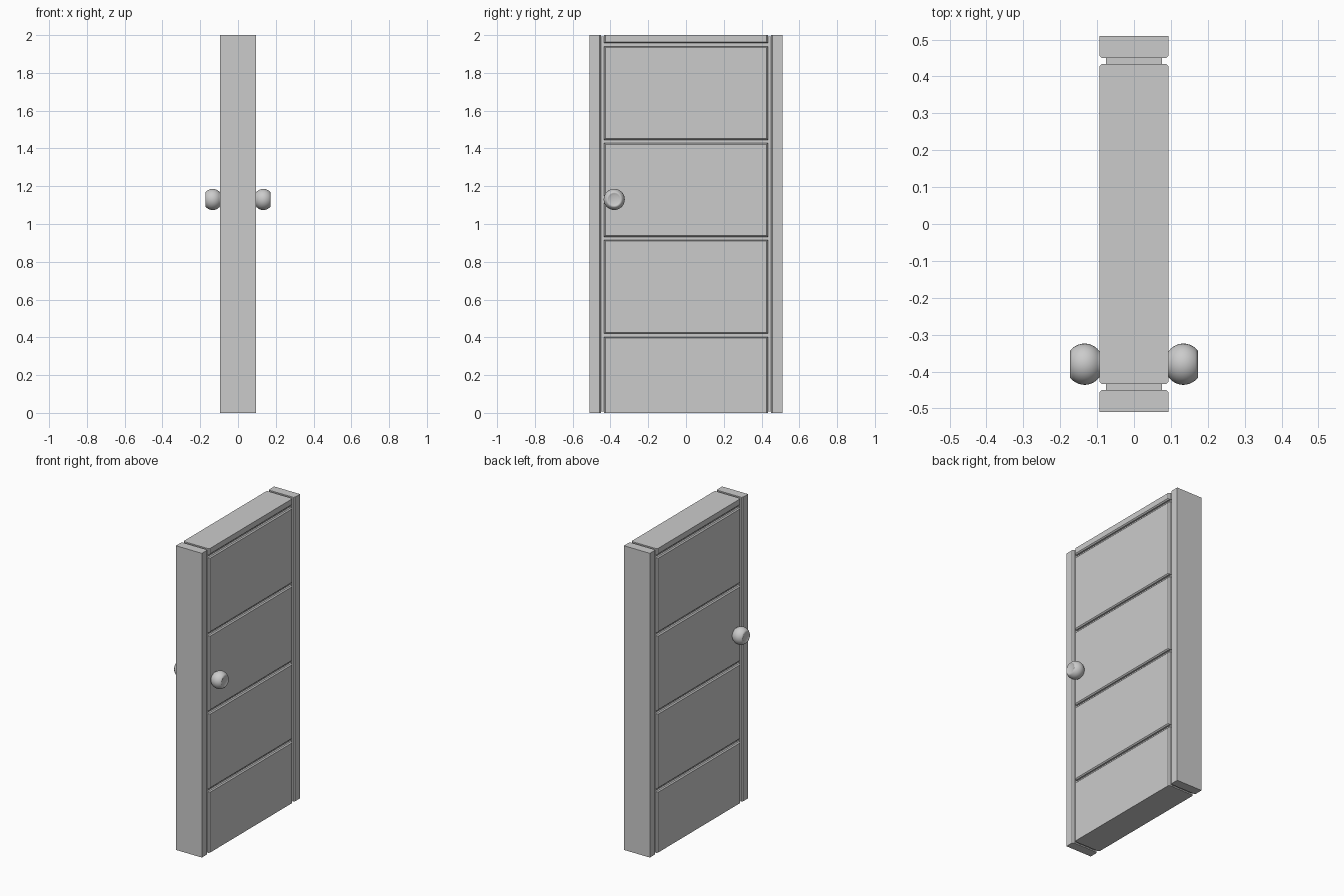
import bpy, bmesh
from math import pi, cos, sin

if "Cube" in bpy.data.objects:
    bpy.data.objects.remove(bpy.data.objects["Cube"])

H = 2.0       # door height
T = 0.094     # half thickness
CH = 0.007    # chamfer along the grooves


def box(name, lo, hi, chamfer=None):
    """Box between two corners; chamfer(midpoint) picks the edges to cut."""
    bm = bmesh.new()
    bmesh.ops.create_cube(bm, size=1)
    for v in bm.verts:
        v.co = [(hi if v.co[i] > 0 else lo)[i] for i in range(3)]
    if chamfer:
        edges = [e for e in bm.edges
                 if chamfer((e.verts[0].co + e.verts[1].co) / 2)]
        bmesh.ops.bevel(bm, geom=edges, offset=CH, segments=1,
                        profile=0.5, affect='EDGES')
    me = bpy.data.meshes.new(name)
    bm.to_mesh(me)
    bm.free()
    ob = bpy.data.objects.new(name, me)
    bpy.context.collection.objects.link(ob)
    return ob


# recessed core seen at the bottom of the grooves
box("door_core", (-0.076, -0.47, 0.008), (0.076, 0.47, H - 0.008))

# side stiles, chamfered on the inner edges only
for s, side in ((-1, "left"), (1, "right")):
    y0, y1 = sorted((s * 0.45, s * 0.51))
    box("stile_" + side, (-T, y0, 0), (T, y1, H),
        lambda m: abs(m.x) > T - 1e-4 and abs(m.y) < 0.4501)

# stacked panels, chamfered wherever they meet a groove
grooves = [0.411, 0.924, 1.437, 1.949]
bounds = [-0.008] + grooves + [H + 0.008]
for i in range(5):
    box(f"panel_{i + 1}", (-T, -0.434, bounds[i] + 0.008),
        (T, 0.434, bounds[i + 1] - 0.008),
        lambda m: abs(m.x) > T - 1e-4 and 1e-4 < m.z < H - 1e-4)

# round knobs: lathed profile (distance from centre plane, radius)
curve = [(0.134 + 0.052 * sin(a), 0.056 * cos(a))
         for a in [(-0.9 + 1.75 * k / 10) for k in range(11)]]
profile = [(0.08, 0.034)] + curve + [(0.171, 0.032), (0.168, 0.022), (0.167, 0.0)]
SEG = 32
for s, side in ((1, "front"), (-1, "back")):
    bm = bmesh.new()
    vs = [bm.verts.new((s * x, -0.38 + r, 1.13)) for x, r in profile]
    es = [bm.edges.new(p) for p in zip(vs, vs[1:])]
    bmesh.ops.spin(bm, geom=vs + es, cent=(0, -0.38, 1.13), axis=(1, 0, 0),
                   angle=2 * pi, steps=SEG)
    bmesh.ops.remove_doubles(bm, verts=bm.verts, dist=1e-5)
    bmesh.ops.holes_fill(bm, edges=bm.edges, sides=0)
    bmesh.ops.recalc_face_normals(bm, faces=bm.faces)
    me = bpy.data.meshes.new("knob_" + side)
    bm.to_mesh(me)
    bm.free()
    me.shade_smooth()
    ob = bpy.data.objects.new("knob_" + side, me)
    bpy.context.collection.objects.link(ob)
